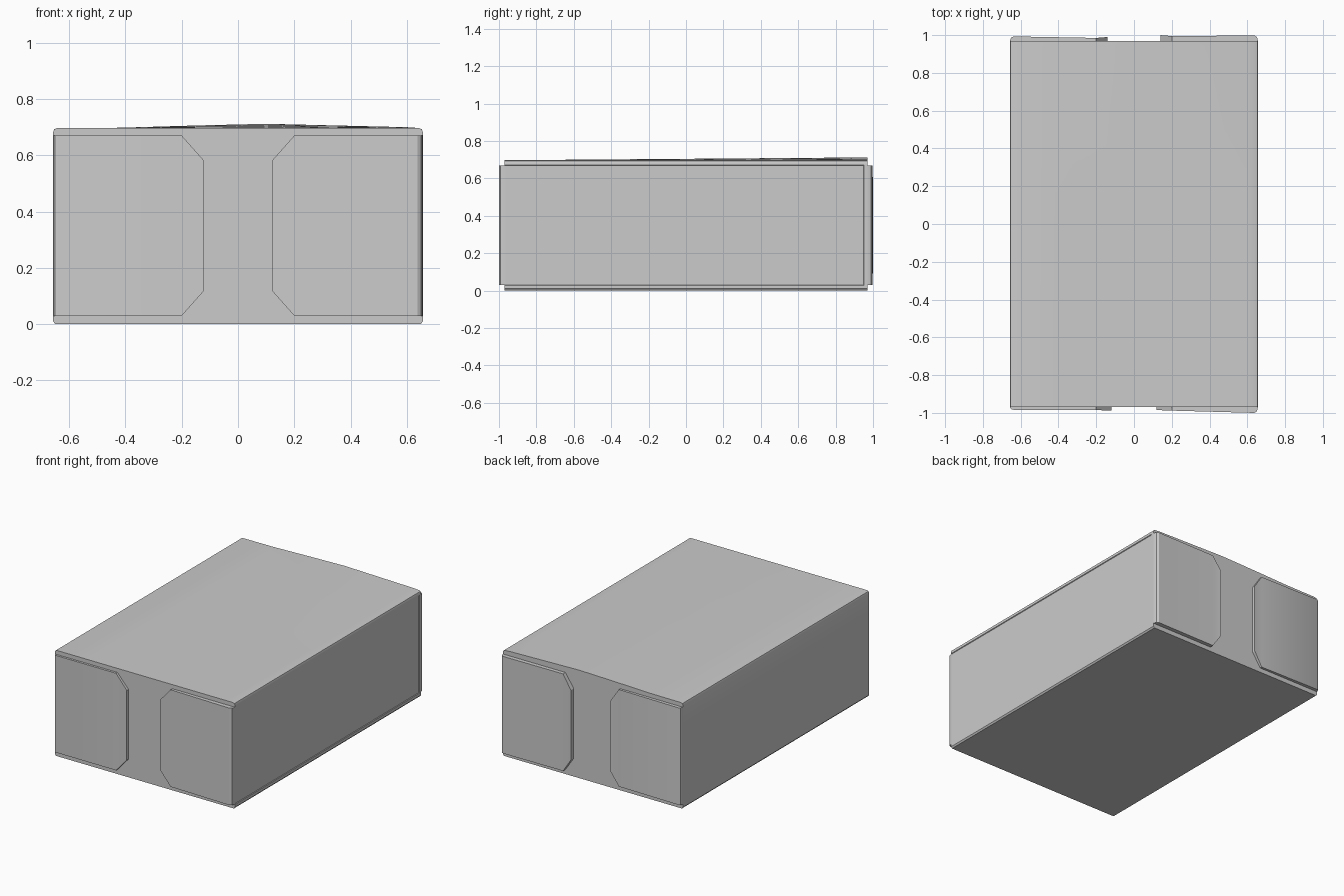
import bpy, bmesh

if "Cube" in bpy.data.objects:
    bpy.data.objects.remove(bpy.data.objects["Cube"])

W, D, H = 0.657, 0.97, 0.697


def finish(name, bm):
    bmesh.ops.recalc_face_normals(bm, faces=bm.faces)
    me = bpy.data.meshes.new(name)
    bm.to_mesh(me)
    bm.free()
    ob = bpy.data.objects.new(name, me)
    bpy.context.collection.objects.link(ob)
    bpy.context.view_layer.objects.active = ob
    ob.select_set(True)
    bpy.ops.object.shade_smooth_by_angle(angle=0.5)
    ob.select_set(False)
    return ob


def loft(name, rings):
    bm = bmesh.new()
    rows = [[bm.verts.new(p) for p in r] for r in rings]
    n = len(rows[0])
    for a, b in zip(rows, rows[1:]):
        for i in range(n):
            j = (i + 1) % n
            bm.faces.new((a[i], a[j], b[j], b[i]))
    bm.faces.new(rows[0])
    bm.faces.new(rows[-1])
    return finish(name, bm)


# Carton body: rounded long edges, right side panel set in, lid swelling to the back
TOP = [(0.60, 0.003), (0.35, 0.009), (0.1, 0.015), (-0.15, 0.009), (-0.42, 0.001)]


def section(y, inset):
    lift = (y + D) / (2 * D)
    xr = W - inset
    pts = [(-W + 0.008, 0), (W - 0.008, 0), (W, 0.010), (W, 0.028),
           (xr, 0.031), (xr, 0.669), (W, 0.672), (W, H - 0.015),
           (W - 0.004, H - 0.004), (W - 0.015, H)]
    pts += [(x, H + b * lift) for x, b in TOP]
    pts += [(-W + 0.015, H), (-W + 0.004, H - 0.004), (-W, H - 0.015), (-W, 0.010)]
    return [(x, y, z) for x, z in pts]


loft("carton_body", [section(y, i) for y, i in
                     ((-D, 0.004), (-0.5, 0.004), (0, 0.004), (0.5, 0.004),
                      (0.950, 0.004), (0.953, 0), (D, 0))])


# End flaps: rounded at the outer corner, clipped corners at the free edge
def flap(name, sx, sy, corner, fold, free, tip):
    cols = [(W - 0.001, D + 0.002, 0.32),
            (W - 0.006, D + (corner - D) * 0.7, 0.32),
            (W - 0.020, corner, 0.32),
            (0.20, fold, 0.32),
            (tip, free, 0.23)]
    rings = []
    for x, y, h in cols:
        rings.append([(sx * x, sy * y, 0.35 - h), (sx * x, sy * y, 0.35 + h),
                      (sx * x, sy * (D - 0.006), 0.35 + h),
                      (sx * x, sy * (D - 0.006), 0.35 - h)])
    loft(name, rings)


flap("front_left_flap", -1, -1, 0.984, 0.985, 0.988, 0.12)
flap("front_right_flap", 1, -1, 1.0, 0.988, 0.985, 0.12)
flap("back_left_flap", -1, 1, 0.993, 0.985, 0.990, 0.14)
flap("back_right_flap", 1, 1, 0.998, 0.995, 1.0, 0.14)
